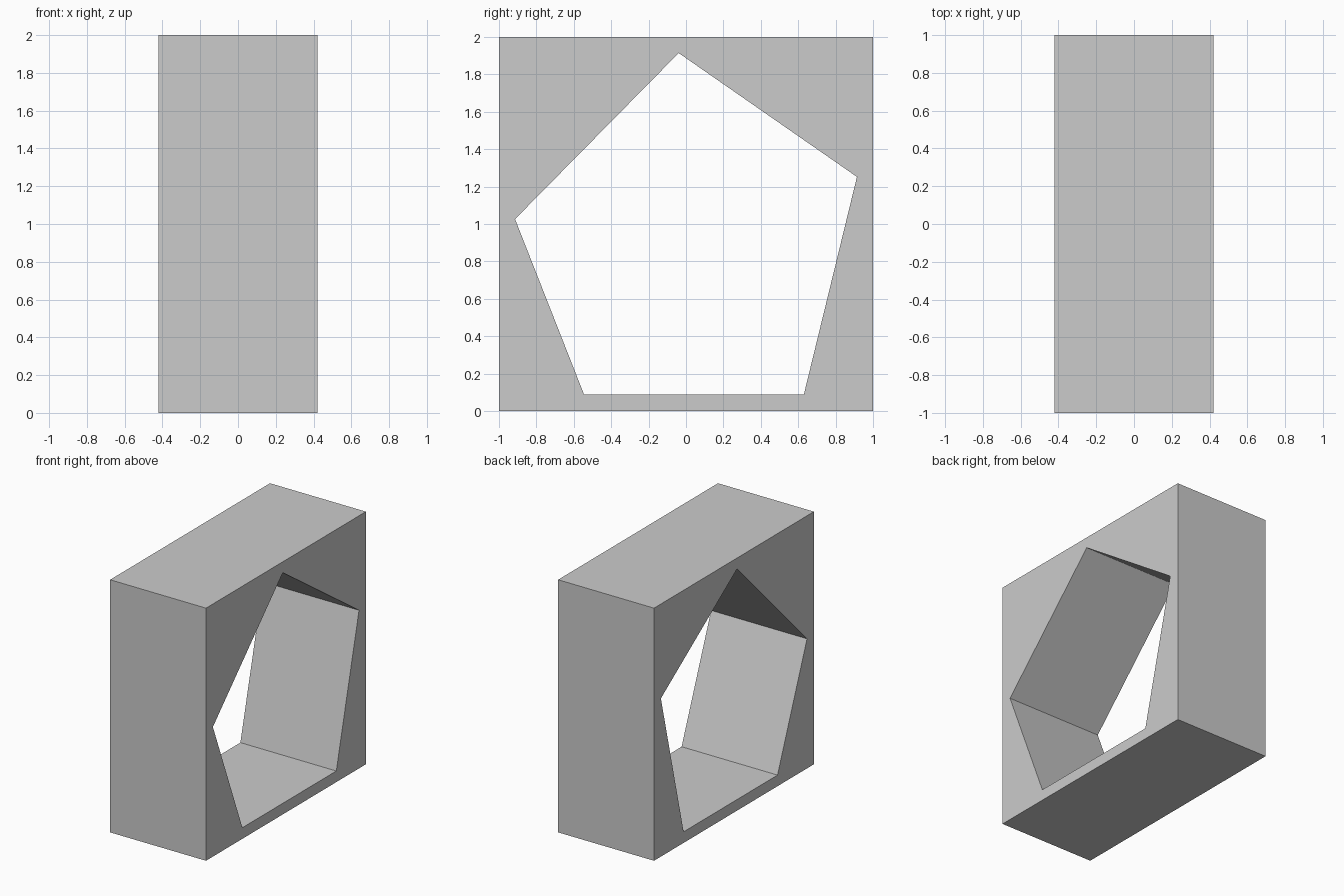
import bpy, bmesh
from mathutils import Vector

if "Cube" in bpy.data.objects:
    bpy.data.objects.remove(bpy.data.objects["Cube"])

HALF_DEPTH = 0.42
OUTER = [(-1, 0), (1, 0), (1, 2), (-1, 2)]
OPENING = [(-0.545, 0.088), (0.63, 0.088), (0.914, 1.252),
           (-0.039, 1.914), (-0.914, 1.026)]


def prism(name, profile, half_depth):
    """Extrude a (y, z) profile along x, centred on x = 0."""
    bm = bmesh.new()
    face = bm.faces.new([bm.verts.new((-half_depth, y, z)) for y, z in profile])
    ext = bmesh.ops.extrude_face_region(bm, geom=[face], use_keep_orig=True)
    moved = [v for v in ext["geom"] if isinstance(v, bmesh.types.BMVert)]
    bmesh.ops.translate(bm, verts=moved, vec=Vector((2 * half_depth, 0, 0)))
    bmesh.ops.recalc_face_normals(bm, faces=bm.faces)
    mesh = bpy.data.meshes.new(name)
    bm.to_mesh(mesh)
    bm.free()
    obj = bpy.data.objects.new(name, mesh)
    bpy.context.collection.objects.link(obj)
    return obj


# Square block and the five-sided opening through it
block = prism("block_with_opening", OUTER, HALF_DEPTH)
cutter = prism("opening_cutter", OPENING, HALF_DEPTH + 0.2)
cutter.hide_render = True

cut = block.modifiers.new("opening", 'BOOLEAN')
cut.operation = 'DIFFERENCE'
cut.solver = 'EXACT'
cut.object = cutter

# Apply the cut and remove the helper
bpy.context.view_layer.objects.active = block
block.select_set(True)
bpy.ops.object.modifier_apply(modifier=cut.name)
bpy.data.objects.remove(cutter, do_unlink=True)
